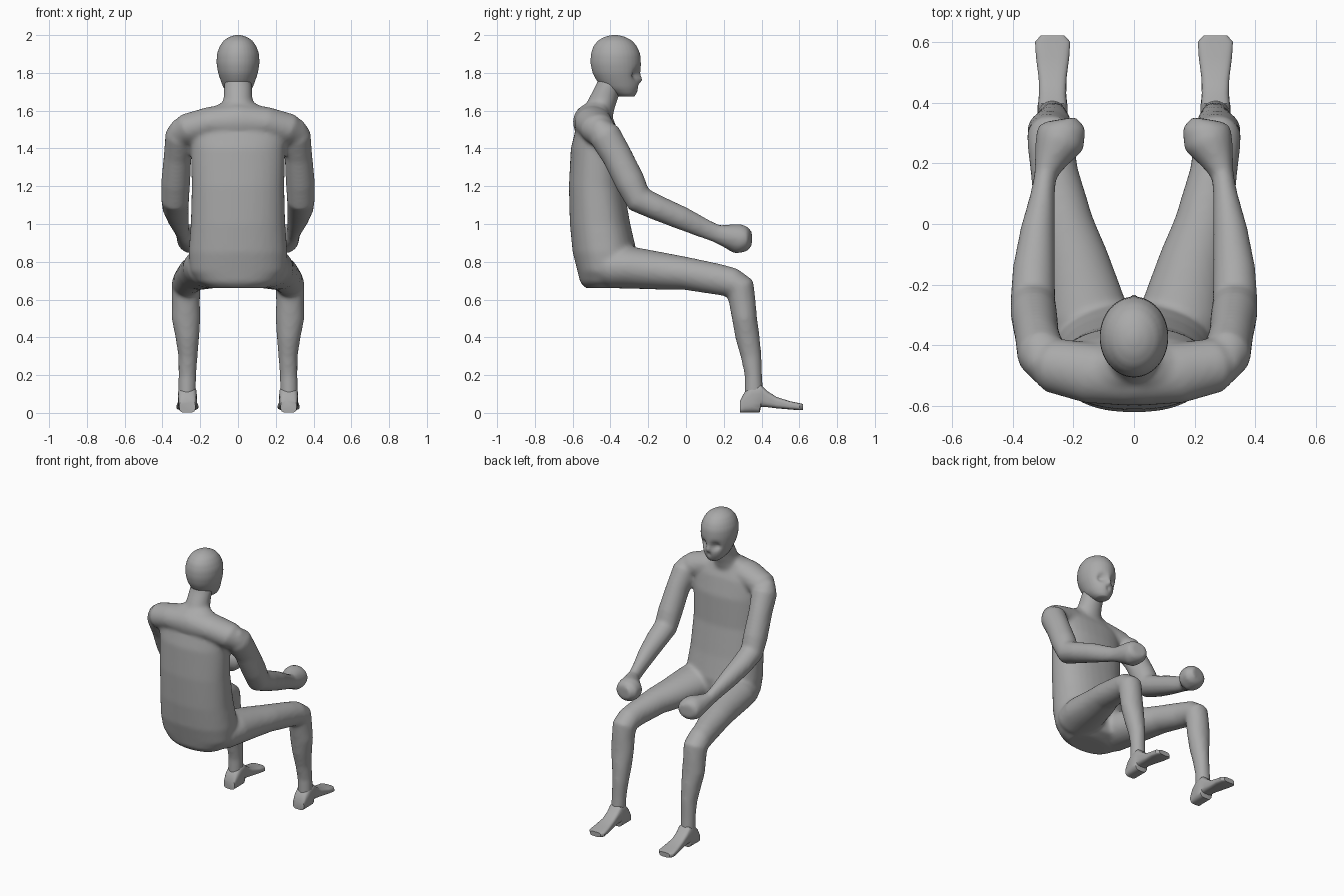
import bpy, bmesh, math
from mathutils import Vector

if "Cube" in bpy.data.objects:
    bpy.data.objects.remove(bpy.data.objects["Cube"], do_unlink=True)

grey = bpy.data.materials.new("plain grey")
grey.use_nodes = True
grey.diffuse_color = (0.4, 0.4, 0.4, 1)
grey.node_tree.nodes["Principled BSDF"].inputs["Base Color"].default_value = (0.4, 0.4, 0.4, 1)

X, Y, Z = Vector((1, 0, 0)), Vector((0, 1, 0)), Vector((0, 0, 1))


def loft(bm, rings, axis=None, ref=X, power=2.0, count=32, mirror=1):
    """Skin rounded rings (x, y, z, half width, half depth) along a path."""
    centres = [Vector(r[:3]) for r in rings]
    loops = []
    for i, (_, _, _, a, b) in enumerate(rings):
        t = axis or (centres[min(i + 1, len(rings) - 1)] - centres[max(i - 1, 0)]).normalized()
        side = (ref - t * ref.dot(t)).normalized()
        up = t.cross(side)
        loop = []
        for k in range(count):
            ang = math.tau * (k + 0.5) / count
            c, s = math.cos(ang), math.sin(ang)
            p = centres[i] + side * math.copysign(abs(c) ** (2 / power), c) * a \
                + up * math.copysign(abs(s) ** (2 / power), s) * b
            loop.append(bm.verts.new((p.x * mirror, p.y, p.z)))
        loops.append(loop)
    faces = [bm.faces.new(loops[0]), bm.faces.new(loops[-1])]
    for lo, hi in zip(loops, loops[1:]):
        for k in range(count):
            n = (k + 1) % count
            faces.append(bm.faces.new((lo[k], lo[n], hi[n], hi[k])))
    bmesh.ops.recalc_face_normals(bm, faces=faces)


def finish(bm, name, angle=180):
    mesh = bpy.data.meshes.new(name)
    bm.to_mesh(mesh)
    bm.free()
    mesh.materials.append(grey)
    obj = bpy.data.objects.new(name, mesh)
    bpy.context.collection.objects.link(obj)
    bpy.ops.object.select_all(action="DESELECT")
    obj.select_set(True)
    bpy.context.view_layer.objects.active = obj
    bpy.ops.object.shade_smooth_by_angle(angle=math.radians(angle))
    return obj


# Body: torso, neck, shoulders, arms and legs fused into one skin
body = bmesh.new()
torso = [(.66, -.44, .15, .09), (.69, -.42, .21, .14), (.75, -.42, .255, .155),
         (.85, -.43, .262, .17), (1.0, -.455, .25, .16), (1.2, -.475, .245, .145),
         (1.4, -.475, .25, .135), (1.52, -.475, .26, .105), (1.6, -.48, .17, .075),
         (1.64, -.47, .09, .06)]
loft(body, [(0, y, z, a, b) for z, y, a, b in torso], axis=Z, power=2.3)
neck = [(1.56, -.47, .11, .08), (1.62, -.455, .085, .08), (1.67, -.435, .076, .077),
        (1.74, -.405, .074, .07), (1.79, -.4, .06, .06)]
loft(body, [(0, y, z, a, b) for z, y, a, b in neck], axis=Z)

shoulder = [(0, -.50, 1.54, .1, .1), (.15, -.49, 1.535, .1, .085),
            (.27, -.465, 1.5, .09, .085), (.33, -.45, 1.46, .05, .06)]
arm = [(.285, -.47, 1.53, .06, .05), (.305, -.43, 1.47, .08, .085),
       (.32, -.365, 1.36, .073, .08), (.33, -.295, 1.22, .077, .08),
       (.333, -.25, 1.13, .074, .075), (.33, -.15, 1.085, .07, .067),
       (.317, -.02, 1.03, .057, .062), (.30, .1, .975, .04, .052),
       (.292, .16, .95, .037, .048), (.275, .21, .938, .055, .06),
       (.245, .27, .922, .083, .08), (.236, .32, .922, .078, .068),
       (.24, .345, .922, .05, .045)]
leg = [(.12, -.47, .76, .1, .08), (.14, -.4, .77, .13, .11), (.155, -.3, .77, .138, .112),
       (.195, -.12, .75, .112, .098), (.228, 0, .738, .095, .087),
       (.262, .17, .707, .078, .082), (.272, .245, .69, .077, .078),
       (.275, .287, .665, .077, .078), (.276, .298, .59, .074, .071),
       (.275, .31, .5, .076, .066), (.268, .326, .4, .063, .064),
       (.265, .345, .3, .051, .055), (.268, .357, .2, .047, .046),
       (.27, .36, .1, .047, .05), (.27, .36, .05, .04, .05)]
for s in (1, -1):
    loft(body, shoulder, ref=Y, mirror=s)
    loft(body, arm, mirror=s)
    loft(body, leg, mirror=s)
body = finish(body, "body")
fuse = body.modifiers.new("fuse", "REMESH")
fuse.mode = "VOXEL"
fuse.voxel_size = 0.012
fuse.use_smooth_shade = True
soften = body.modifiers.new("soften", "SMOOTH")
soften.factor = 0.5
soften.iterations = 8

# Head with sunken eyes and a nose ridge
head = bmesh.new()
skull = [(1.675, -.315, .035, .04), (1.69, -.325, .055, .062), (1.72, -.345, .076, .095),
         (1.76, -.358, .092, .115), (1.80, -.367, .105, .127), (1.85, -.372, .113, .133),
         (1.9, -.373, .111, .13), (1.94, -.375, .097, .115), (1.97, -.376, .076, .09),
         (1.99, -.377, .046, .055), (2.0, -.377, .012, .014)]
loft(head, [(0, y, z, a, b) for z, y, a, b in skull], axis=Z)
bmesh.ops.subdivide_edges(head, edges=head.edges[:], cuts=2, use_grid_fill=True, smooth=0.3)
dents = [(.045, 1.79, .026, .03), (-.045, 1.79, .026, .03), (0, 1.73, .016, .012)]
for v in head.verts:
    if v.co.y > -.36:
        v.co.y -= sum(d * math.exp(-((v.co.x - x) ** 2 + (v.co.z - z) ** 2) / r ** 2)
                      for x, z, r, d in dents)
        v.co.y += .012 * math.exp(-(v.co.x / .014) ** 2 - ((v.co.z - 1.765) / .02) ** 2)
finish(head, "head")

# Feet with a stepped heel and a flat toe
foot = [(.285, .032, .042, .031), (.31, .055, .047, .054), (.35, .075, .05, .074),
        (.39, .075, .05, .074), (.396, .09, .048, .06), (.43, .073, .045, .043),
        (.48, .054, .046, .03), (.55, .04, .055, .022), (.6, .033, .058, .019),
        (.62, .031, .04, .016)]
for s, side in ((1, "left"), (-1, "right")):
    bm = bmesh.new()
    loft(bm, [(.268, y, z, a, b) for y, z, a, b in foot], axis=Y, power=3.5, count=24, mirror=s)
    finish(bm, side + "_foot", 40)
